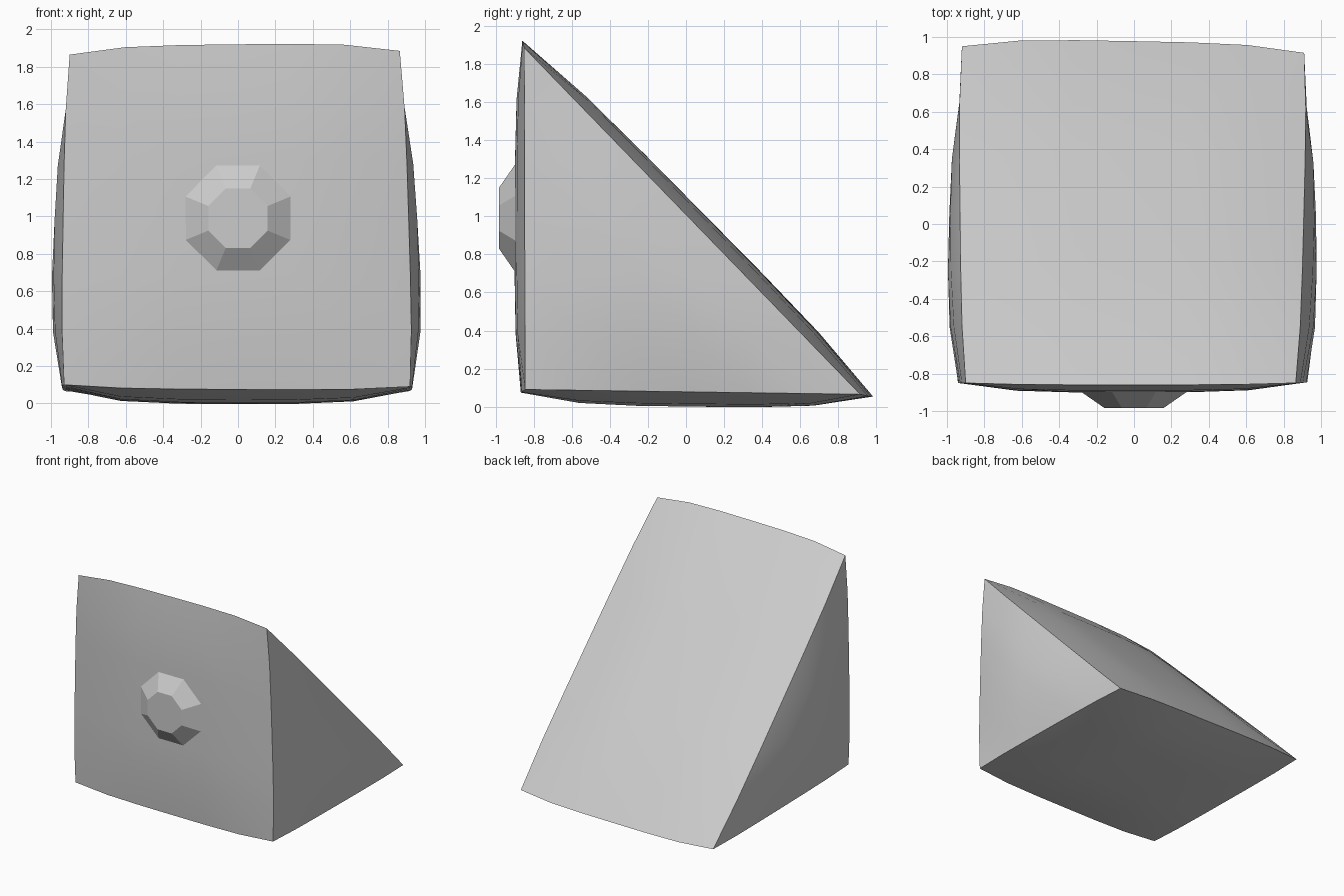
import bpy, bmesh, math
from mathutils import Vector, Matrix

if "Cube" in bpy.data.objects:
    bpy.data.objects.remove(bpy.data.objects["Cube"])

EPS = 1e-4


def bulge(t):
    """0 at both ends of an edge, flat-topped in the middle."""
    return 1 - (2 * t - 1) ** 4


def finish(bm, name, smooth):
    bmesh.ops.recalc_face_normals(bm, faces=bm.faces)
    me = bpy.data.meshes.new(name)
    bm.to_mesh(me)
    bm.free()
    ob = bpy.data.objects.new(name, me)
    bpy.context.collection.objects.link(ob)
    if smooth:
        bpy.ops.object.select_all(action='DESELECT')
        ob.select_set(True)
        bpy.context.view_layer.objects.active = ob
        bpy.ops.object.shade_smooth_by_angle(angle=math.radians(32))
    return ob


# Wedge corners as (left, right) pairs, and how far each long edge bows out
front = Vector((-.93, -.85, .10)), Vector((.92, -.845, .09))
back = Vector((-.92, .95, .065)), Vector((.91, .915, .065))
top = Vector((-.90, -.85, 1.865)), Vector((.865, -.85, 1.885))
front_bow = Vector((0, -.02, -.02))
back_bow = Vector((0, .045, -.012))
top_bow = Vector((0, -.01, .045))


def place(p):
    """Map a unit prism point (s, back weight, top weight) to the pillowy wedge."""
    s, wb, wt = p
    wf = 1 - wb - wt
    u = (s + 1) / 2
    along = bulge(u)
    q = Vector()
    for w, pair, bow in ((wf, front, front_bow), (wb, back, back_bow), (wt, top, top_bow)):
        q += w * (pair[0].lerp(pair[1], u) + bow * along)
    if min(wf, wb, wt) > EPS:                      # side cheeks
        q.x += s * .078 * math.sqrt(27 * wf * wb * wt)
    elif wb < EPS:                                 # front face
        q += Vector((0, -.036, 0)) * bulge(wt) * along
        q.x += s * .02 * bulge(wt)
    elif wt < EPS:                                 # underside
        q += Vector((0, 0, -.064)) * bulge(wb) * along
        q.x += s * .015 * bulge(wb)
    else:                                          # slope
        q += Vector((0, .03, .03)) * bulge(wb) * along
        q.x += s * .02 * bulge(wb)
    return q


# Stone wedge: subdivided prism, then shaped
bm = bmesh.new()
rings = [[bm.verts.new((s, b, t)) for b, t in ((0, 0), (1, 0), (0, 1))] for s in (-1, 1)]
for r in rings:
    bm.faces.new(r)
for i in range(3):
    j = (i + 1) % 3
    bm.faces.new((rings[0][i], rings[0][j], rings[1][j], rings[1][i]))
bmesh.ops.subdivide_edges(bm, edges=bm.edges[:], cuts=5, use_grid_fill=True)
for v in bm.verts:
    v.co = place(v.co)
finish(bm, "wedge_body", True)

# Faceted octagonal stud on the front face
bm = bmesh.new()
bmesh.ops.create_cone(bm, cap_ends=True, segments=8, radius1=.305, radius2=.172, depth=.085,
                      matrix=Matrix.Translation((0, -.9405, .99))
                      @ Matrix.Rotation(math.pi / 2, 4, 'X')
                      @ Matrix.Rotation(math.pi / 8, 4, 'Z'))
# keep a flat side on top whatever the starting angle of the primitive
finish(bm, "front_stud", False)
